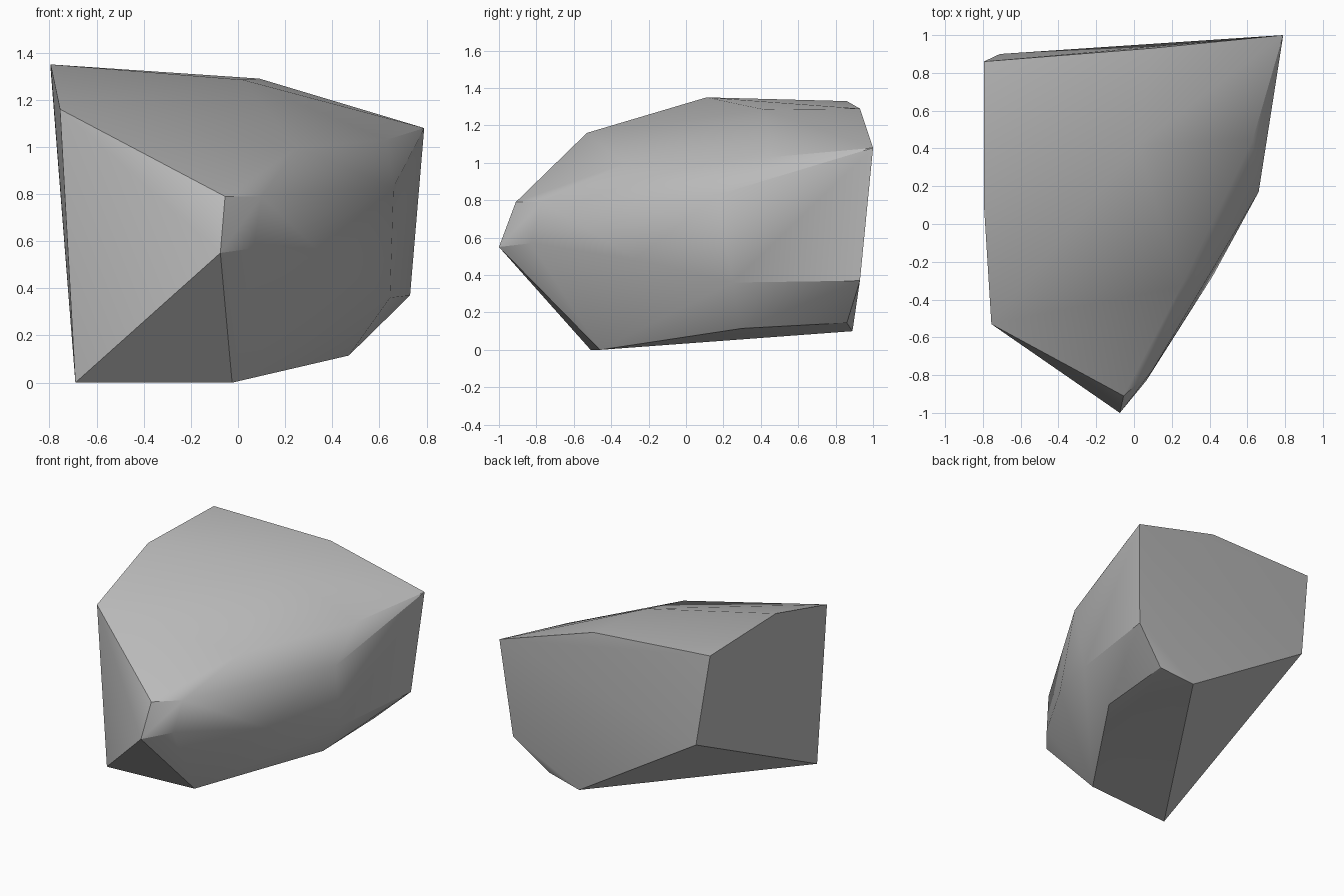
import bpy
import bmesh
import math

default_cube = bpy.data.objects.get("Cube")
if default_cube:
    bpy.data.objects.remove(default_cube, do_unlink=True)


def make_material(name, colour):
    material = bpy.data.materials.new(name)
    material.use_nodes = True
    material.diffuse_color = colour
    shader = material.node_tree.nodes["Principled BSDF"]
    shader.inputs["Base Color"].default_value = colour
    shader.inputs["Roughness"].default_value = 0.9
    return material


def make_boulder(name, corner_groups, material):
    """Wrap a convex stone around its chipped corners."""
    bm = bmesh.new()
    for group in corner_groups:
        for corner in group:
            bm.verts.new(corner)
    hull = bmesh.ops.convex_hull(bm, input=bm.verts[:])
    leftover = {v for v in hull["geom_interior"] + hull["geom_unused"]
                if isinstance(v, bmesh.types.BMVert)}
    bmesh.ops.delete(bm, geom=list(leftover), context="VERTS")
    # Merge the triangles of the broad, nearly level cleavage planes
    bmesh.ops.dissolve_limit(bm, angle_limit=math.radians(1),
                             verts=bm.verts[:], edges=bm.edges[:])
    bmesh.ops.recalc_face_normals(bm, faces=bm.faces[:])
    mesh = bpy.data.meshes.new(name)
    bm.to_mesh(mesh)
    bm.free()
    mesh.materials.append(material)
    boulder = bpy.data.objects.new(name, mesh)
    bpy.context.collection.objects.link(boulder)
    return boulder


# Corners of the sloping top
crown = [(-.795, .11, 1.35), (-.795, .86, 1.33), (.09, .93, 1.29),
         (.02, .42, 1.285), (-.755, -.53, 1.16), (.79, 1, 1.08)]

# Worn shoulder between the top and the left side
shoulder = [(.63, .45, 1.03), (.25, -.33, .995), (.66, .17, .83),
            (.1, -.77, .79), (.42, -.27, .485)]

# Pointed front end
nose = [(-.055, -.91, .79), (-.075, -1, .55), (.065, -.83, .57)]

# Lower rim and base
base = [(-.71, .9, .68), (.73, .93, .37), (.645, .25, .36),
        (.49, .86, .145), (.47, .3, .115), (.23, .89, .1),
        (-.69, -.51, 0), (-.025, -.46, 0)]

stone = make_material("stone grey", (0.5, 0.5, 0.5, 1))
boulder = make_boulder("boulder", [crown, shoulder, nose, base], stone)

# Soft facets with crisp main ridges
bpy.ops.object.select_all(action="DESELECT")
boulder.select_set(True)
bpy.context.view_layer.objects.active = boulder
bpy.ops.object.shade_smooth_by_angle(angle=math.radians(30))
